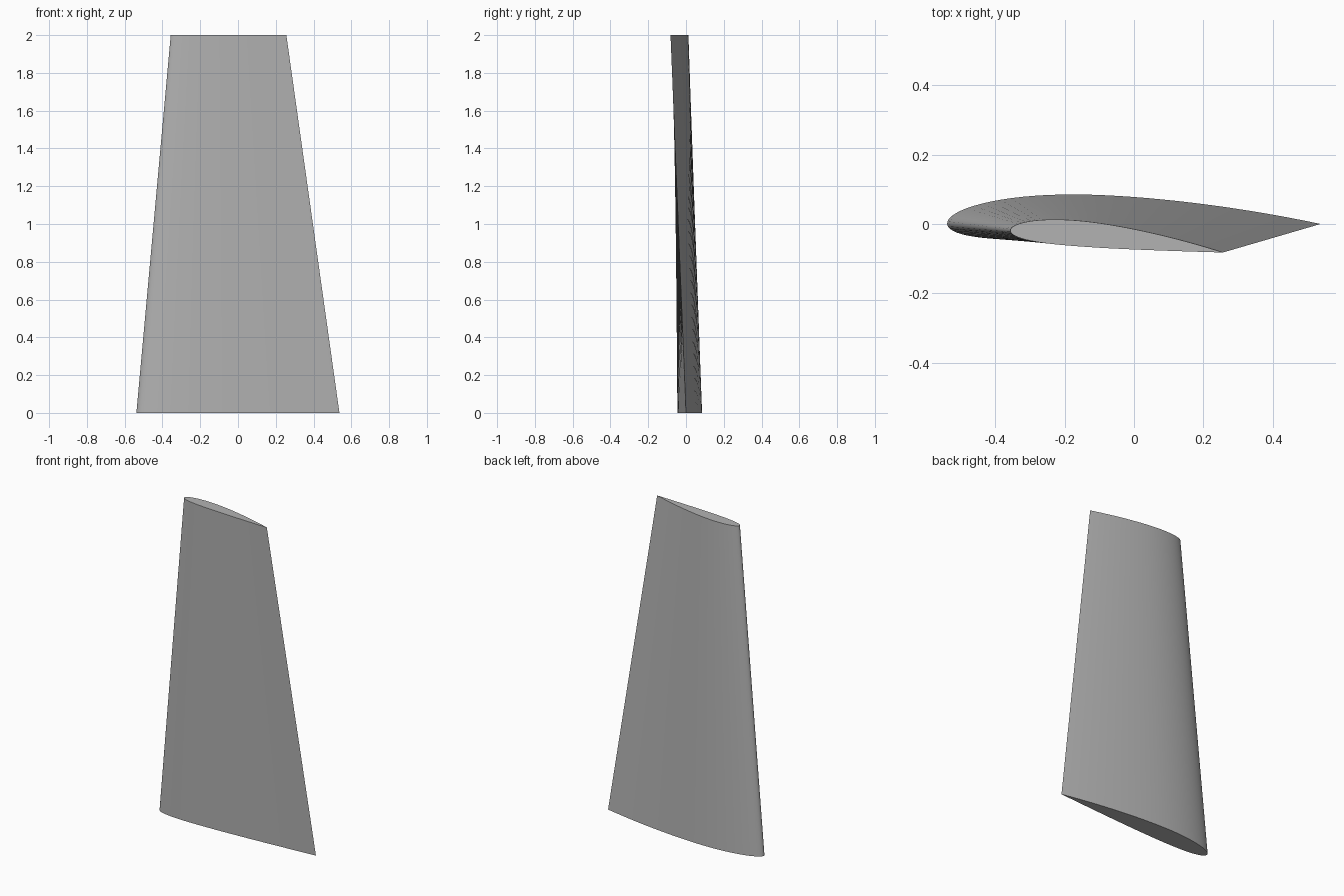
import bpy, bmesh, math
from mathutils import Vector, Matrix

cube = bpy.data.objects.get("Cube")
if cube:
    bpy.data.objects.remove(cube, do_unlink=True)

# Plain grey skin
grey = bpy.data.materials.new("light_grey")
grey.use_nodes = True
colour = (0.45, 0.45, 0.45, 1)
grey.diffuse_color = colour
grey.node_tree.nodes["Principled BSDF"].inputs["Base Color"].default_value = colour

STEPS = 40
CAMBER, CAMBER_POS, THICK = 0.02, 0.4, 0.12


def foil_point(x, side):
    """Point on a cambered aerofoil of unit chord."""
    t = 5 * THICK * (0.2969 * math.sqrt(x) - 0.126 * x - 0.3516 * x**2
                     + 0.2843 * x**3 - 0.1036 * x**4)
    p = CAMBER_POS
    base = p if x < p else 1 - p
    offset = 0 if x < p else 1 - 2 * p
    y = CAMBER / base**2 * (offset + 2 * p * x - x * x)
    a = math.atan(2 * CAMBER / base**2 * (p - x))
    return Vector((x - side * t * math.sin(a), y + side * t * math.cos(a), 0))


# Closed section: upper side from trailing to leading edge, then the lower side
xs = [(1 - math.cos(math.pi * i / STEPS)) / 2 for i in range(STEPS + 1)]
section = [foil_point(x, 1) for x in reversed(xs)]
section += [foil_point(x, -1) for x in xs[1:-1]]


def add_section(bm, leading, trailing):
    """Place the section between a leading and a trailing edge point."""
    chord = trailing - leading
    turn = Matrix.Rotation(math.atan2(chord.y, chord.x), 3, "Z")
    return [bm.verts.new(leading + turn @ p * chord.length) for p in section]


# Tapered, twisted blade with flat ends
bm = bmesh.new()
root = add_section(bm, Vector((-0.538, 0, 0)), Vector((0.537, 0, 0)))
tip = add_section(bm, Vector((-0.356, -0.019, 2)), Vector((0.256, -0.082, 2)))
n = len(section)
for i in range(n):
    j = (i + 1) % n
    bm.faces.new((root[i], root[j], tip[j], tip[i]))
bm.faces.new(list(reversed(root)))
bm.faces.new(tip)
bmesh.ops.recalc_face_normals(bm, faces=bm.faces)

mesh = bpy.data.meshes.new("wing_blade")
bm.to_mesh(mesh)
bm.free()
mesh.materials.append(grey)
blade = bpy.data.objects.new("wing_blade", mesh)
bpy.context.collection.objects.link(blade)
bpy.context.view_layer.objects.active = blade
blade.select_set(True)
bpy.ops.object.shade_smooth_by_angle(angle=math.radians(30))
